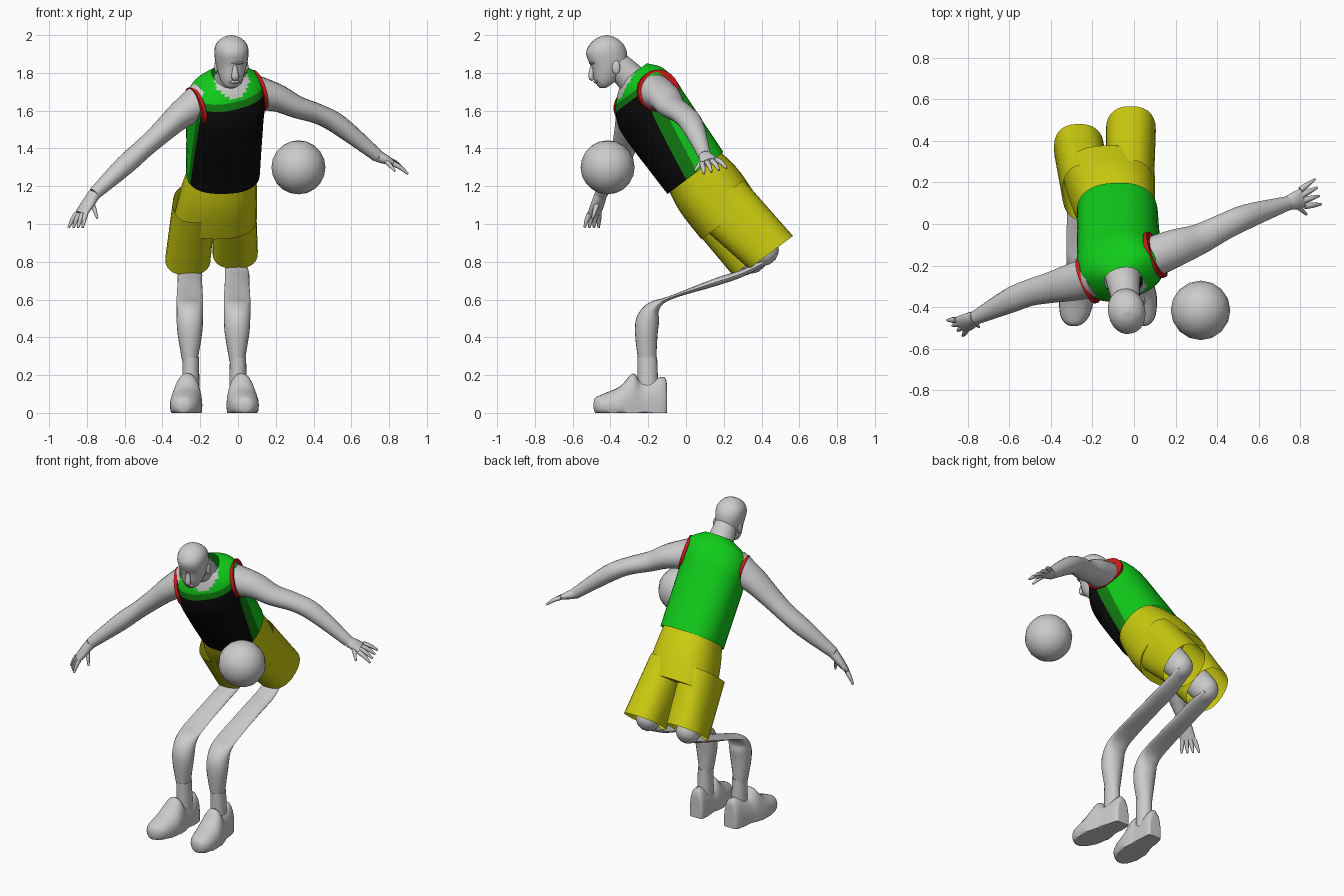
import bpy, bmesh
from math import sin, cos, pi, radians, copysign
from mathutils import Vector

cube = bpy.data.objects.get("Cube")
if cube:
    bpy.data.objects.remove(cube, do_unlink=True)

X, Y, Z = Vector((1, 0, 0)), Vector((0, 1, 0)), Vector((0, 0, 1))
SPINE = Vector((0, -0.6, 0.8))          # leaning trunk direction


def material(name, red, green, blue):
    mat = bpy.data.materials.new(name)
    mat.use_nodes = True
    mat.diffuse_color = (red, green, blue, 1)
    shader = mat.node_tree.nodes["Principled BSDF"]
    shader.inputs["Base Color"].default_value = (red, green, blue, 1)
    return mat


GREY = material("pale grey", 0.6, 0.6, 0.6)
YELLOW = material("yellow", 0.6, 0.6, 0.005)
GREEN = material("green", 0.005, 0.6, 0.01)
DARK = material("dark green", 0.005, 0.2, 0.005)
BLACK = material("black", 0.003, 0.003, 0.003)
RED = material("red", 0.6, 0.01, 0.01)


def finish(obj):
    bpy.ops.object.select_all(action='DESELECT')
    obj.select_set(True)
    bpy.context.view_layer.objects.active = obj
    bpy.ops.object.shade_smooth_by_angle(angle=radians(50))


def resample(rows, steps):
    """Smooth curve through stations of any dimension."""
    result, last = [], len(rows) - 1
    for i in range(last):
        quad = [rows[max(i - 1, 0)], rows[i], rows[i + 1], rows[min(i + 2, last)]]
        for k in range(steps):
            t = k / steps
            result.append([b + t / 2 * (c - a + t * (2 * a - 5 * b + 4 * c - d
                           + t * (3 * (b - c) + d - a))) for a, b, c, d in zip(*quad)])
    return result + [rows[-1]]


def loft(name, path, wide, deep, mats=(GREY,), twist=None, sides=20, steps=4, ref=X,
         axis=None, power=2, capped=True, paint=None):
    """Skin ovals along a path; widths run along ref, depths across it."""
    twist = twist or [0] * len(path)
    rows = resample([[*p, w, d, a] for p, w, d, a in zip(path, wide, deep, twist)], steps)
    centres = [Vector(row[:3]) for row in rows]
    bm, rings = bmesh.new(), []
    for i, (centre, (*_, width, depth, turn)) in enumerate(zip(centres, rows)):
        along = axis or centres[min(i + 1, len(rows) - 1)] - centres[max(i - 1, 0)]
        along = along.normalized()
        u = (ref - along * ref.dot(along)).normalized()
        v = along.cross(u)
        u, v = u * cos(turn) + v * sin(turn), v * cos(turn) - u * sin(turn)
        ring = []
        for j in range(sides):
            angle = 2 * pi * j / sides
            c, s = [copysign(abs(f) ** (2 / power), f) for f in (cos(angle), sin(angle))]
            co = centre + u * width * c + v * depth * s
            co.z = max(co.z, 0)
            ring.append(bm.verts.new(co))
        rings.append(ring)
    for i, (low, high) in enumerate(zip(rings, rings[1:])):
        for j in range(sides):
            k = (j + 1) % sides
            face = bm.faces.new((low[j], low[k], high[k], high[j]))
            if paint:
                angle = 2 * pi * (j + 0.5) / sides
                face.material_index = paint((i + 0.5) / steps, cos(angle), sin(angle))
    if capped:
        bm.faces.new(rings[0])
        bm.faces.new(rings[-1])
    bmesh.ops.recalc_face_normals(bm, faces=bm.faces)
    mesh = bpy.data.meshes.new(name)
    bm.to_mesh(mesh)
    bm.free()
    for mat in mats:
        mesh.materials.append(mat)
    obj = bpy.data.objects.new(name, mesh)
    bpy.context.collection.objects.link(obj)
    finish(obj)


def ellipsoid(name, centre, size):
    bpy.ops.mesh.primitive_uv_sphere_add(segments=16, ring_count=10, radius=1, location=centre)
    obj = bpy.context.object
    obj.name, obj.scale = name, size
    obj.data.materials.append(GREY)
    finish(obj)


# Jersey: green back, black front panel with dark edging, green yoke, V neckline
def jersey_paint(station, side, back):
    if station > 2.9 and back < 0 and abs(side) < (station - 2.85) * 0.9:
        return 3
    edge = -0.25 if side > 0 else -0.45
    if back < edge + 0.2 and 2.5 < station < 2.8:
        return 1
    if station > 2.5 or back > edge + 0.2:
        return 0
    return 2 if back < edge else 1


loft("jersey", [(-0.08, 0.05, 1.27), (-0.07, -0.15, 1.55), (-0.065, -0.21, 1.65),
                (-0.06, -0.25, 1.74), (-0.05, -0.275, 1.8)],
     [0.195, 0.2, 0.205, 0.185, 0.09], [0.185, 0.19, 0.18, 0.135, 0.08],
     [GREEN, DARK, BLACK, GREY], twist=[0.05, 0.3, 0.4, 0.4, 0.35],
     sides=40, steps=6, axis=SPINE, power=2.4, capped=False, paint=jersey_paint)

# Armhole trims lie across the line of the twisted shoulders
shoulders = Vector((0.9, 0.34, 0.25))
for name, reach in (("left", 0.18), ("right", -0.18)):
    middle = Vector((-0.06, -0.21, 1.66)) + shoulders * reach
    loft(name + "_armhole_trim", [middle + shoulders * d for d in (-0.01, 0.01)],
         [0.11, 0.11], [0.12, 0.12], [RED], sides=24, steps=1, ref=SPINE, axis=shoulders)

# Shorts: hips and two open legs
shorts = dict(mats=[YELLOW], sides=28, axis=-SPINE, power=2.4)
loft("shorts_hips", [(-0.08, 0.03, 1.3), (-0.1, 0.12, 1.18), (-0.12, 0.23, 1.03)],
     [0.175, 0.2, 0.22], [0.165, 0.19, 0.185], **shorts)
for name, top, hem in (("left", (-0.02, 0.17, 1.13), (-0.015, 0.45, 0.85)),
                       ("right", (-0.23, 0.15, 1.11), (-0.265, 0.365, 0.815))):
    loft(name + "_shorts_leg", [top, hem], [0.115, 0.12], [0.17, 0.145], capped=False, **shorts)

# Legs: thigh ends, flattened shins, calves, socks and shoes
shin = [(0.3, 0.74), (0.15, 0.69), (-0.09, 0.607), (-0.17, 0.56), (-0.2, 0.5),
        (-0.21, 0.42), (-0.205, 0.27)]
shoe = [(-0.1, 0.03, 0.1), (-0.115, 0.05, 0.19), (-0.23, 0.065, 0.16), (-0.28, 0.075, 0.21),
        (-0.35, 0.085, 0.14), (-0.44, 0.07, 0.1), (-0.48, 0.04, 0.08), (-0.49, 0.015, 0.05)]
for name, x, splay, knee in (("left", -0.015, 0.1, Vector((-0.015, 0.4, 0.87))),
                             ("right", -0.265, -0.1, Vector((-0.265, 0.34, 0.83)))):
    thigh = Vector((0, 0.06, -0.07))
    loft(name + "_thigh", [knee - thigh * 2, knee, knee + thigh * 0.7, knee + thigh],
         [0.08, 0.075, 0.06, 0.02], [0.09, 0.085, 0.065, 0.02])
    loft(name + "_lower_leg", [knee + thigh * 0.8] + [(x + 0.01, y, z) for y, z in shin],
         [0.05, 0.064, 0.065, 0.07, 0.07, 0.07, 0.065, 0.04],
         [0.015, 0.018, 0.02, 0.01, 0.035, 0.06, 0.06, 0.047])
    foot = x + 0.015
    loft(name + "_sock", [(foot, -0.205, 0.295), (foot, -0.2, 0.1)], [0.043, 0.047], [0.052, 0.055])
    loft(name + "_shoe", [(foot - splay * (y + 0.1), y, 0.04) for y, _, _ in shoe],
         [w for _, w, _ in shoe], [top - 0.04 for _, _, top in shoe],
         sides=24, axis=-Y, power=2.2)

# Arms and hands: fingers fan out from the knuckles towards their tips
arms = {"left": [(0.06, -0.17, 1.7), (0.2, -0.115, 1.67), (0.31, -0.075, 1.62),
                 (0.43, -0.015, 1.58), (0.54, 0.035, 1.52), (0.74, 0.1, 1.36)],
        "right": [(-0.18, -0.25, 1.66), (-0.3, -0.28, 1.58), (-0.4, -0.305, 1.49),
                  (-0.5, -0.33, 1.4), (-0.6, -0.37, 1.31), (-0.76, -0.45, 1.16)]}
hands = {"left": [(0.81, 0.125, 1.33), (0.885, 0.155, 1.28), (-0.01, 0.04, 0.01),
                  (0.83, 0.045, 1.28)],
         "right": [(-0.83, -0.485, 1.055), (-0.86, -0.5, 0.98), (0.025, -0.025, 0),
                   (-0.745, -0.495, 1.03)]}
for name, path in arms.items():
    loft(name + "_arm", path, [0.1, 0.09, 0.075, 0.065, 0.06, 0.034],
         [0.1, 0.075, 0.06, 0.053, 0.053, 0.034], ref=Y)
    wrist = Vector(path[-1])
    knuckles, tips, spread, thumb = [Vector(p) for p in hands[name]]
    loft(name + "_palm", [wrist, wrist.lerp(knuckles, 0.5), knuckles],
         [0.034, 0.044, 0.046], [0.032, 0.026, 0.017], sides=14, ref=spread)
    fingers = {"thumb": (wrist.lerp(knuckles, 0.3), thumb)}
    for i, k in enumerate((-1.5, -0.5, 0.5, 1.5)):
        fingers[f"finger_{i + 1}"] = (knuckles + spread * k * 0.65, tips + spread * k)
    for label, (root, tip) in fingers.items():
        loft(f"{name}_{label}", [root, root.lerp(tip, 0.5) + Z * 0.006, tip],
             [0.015, 0.013, 0.006], [0.014, 0.012, 0.006], sides=8, ref=Y)

# Neck and head: each level is height, centre, half depth and half width
loft("neck", [(-0.055, -0.235, 1.69), (-0.05, -0.285, 1.765), (-0.035, -0.385, 1.86)],
     [0.09, 0.08, 0.065], [0.085, 0.08, 0.07])
levels = [(1.72, -0.44, 0.015, 0.02), (1.735, -0.435, 0.035, 0.042), (1.77, -0.425, 0.065, 0.06),
          (1.83, -0.41, 0.093, 0.078), (1.9, -0.42, 0.109, 0.089), (1.95, -0.42, 0.09, 0.082),
          (1.985, -0.42, 0.05, 0.05), (2, -0.42, 0.005, 0.005)]
loft("head", [(-0.035, y, z) for z, y, _, _ in levels], [w for *_, w in levels],
     [d for _, _, d, _ in levels], twist=[0.2] * len(levels), sides=24, axis=Z, power=2.15)
loft("nose", [(-0.017, -0.495, 1.84), (-0.015, -0.503, 1.78), (-0.015, -0.49, 1.765)],
     [0.009, 0.02, 0.012], [0.012, 0.015, 0.01], sides=10)
ellipsoid("brow", (-0.018, -0.49, 1.853), (0.05, 0.024, 0.01))
ellipsoid("lips", (-0.018, -0.476, 1.753), (0.027, 0.015, 0.009))
ellipsoid("left_ear", (0.045, -0.37, 1.83), (0.01, 0.022, 0.036))
ellipsoid("right_ear", (-0.115, -0.4, 1.83), (0.01, 0.022, 0.036))

# Ball beside the figure
ellipsoid("ball", (0.32, -0.415, 1.3), [0.143] * 3)
